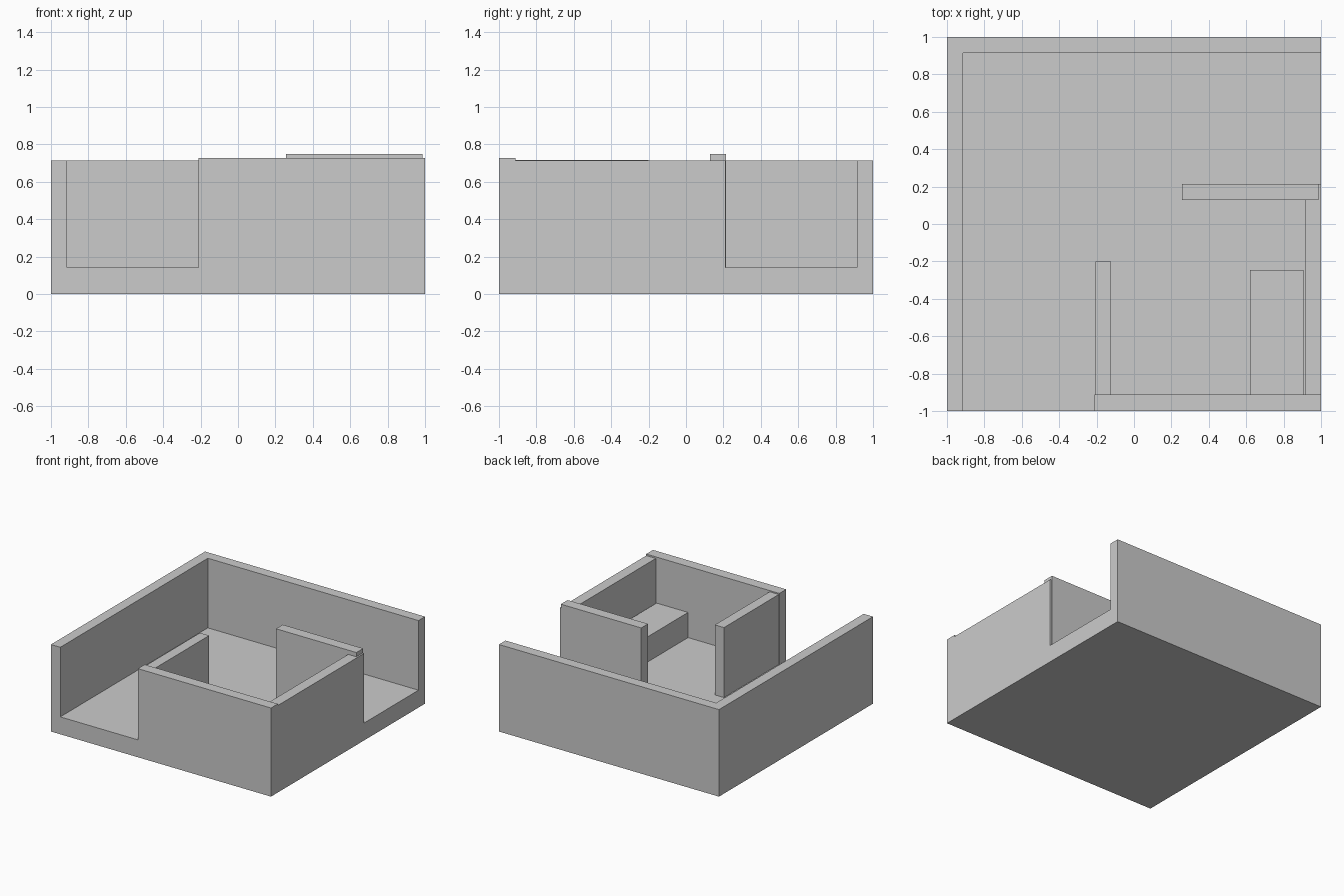
import bpy
from mathutils import Vector

cube = bpy.data.objects.get("Cube")
if cube:
    bpy.data.objects.remove(cube, do_unlink=True)

# One plain grey for the whole model
grey = bpy.data.materials.new("light_grey")
grey.use_nodes = True
colour = (0.6, 0.6, 0.6, 1)
grey.diffuse_color = colour
grey.node_tree.nodes["Principled BSDF"].inputs["Base Color"].default_value = colour


def block(name, low, high):
    """Axis-aligned box between two opposite corners."""
    low, high = Vector(low), Vector(high)
    bpy.ops.mesh.primitive_cube_add(size=1)
    obj = bpy.context.object
    obj.name = name
    for v in obj.data.vertices:
        v.co = (low + high) / 2 + v.co * (high - low)
    obj.data.materials.append(grey)
    return obj


FLOOR = 0.143
TOP = 0.715

# Floor slab
block("floor", (-1, -1, 0), (1, 1, FLOOR))

# Outer walls on the right and back sides
block("outer_right_wall", (-1, -1, FLOOR), (-0.915, 1, TOP))
block("outer_back_wall", (-0.915, 0.915, FLOOR), (1, 1, TOP))

# Inner room
block("room_front_wall", (-0.21, -1, FLOOR), (1, -0.912, 0.728))
block("room_right_wall", (-0.205, -0.912, FLOOR), (-0.122, -0.2, 0.718))
block("room_left_wall", (0.913, -0.912, FLOOR), (1, 0.21, TOP))
block("room_back_wall", (0.257, 0.127, FLOOR), (0.987, 0.215, 0.75))

# Low bench in the front left corner of the room
block("bench", (0.62, -0.912, FLOOR), (0.906, -0.247, 0.35))
